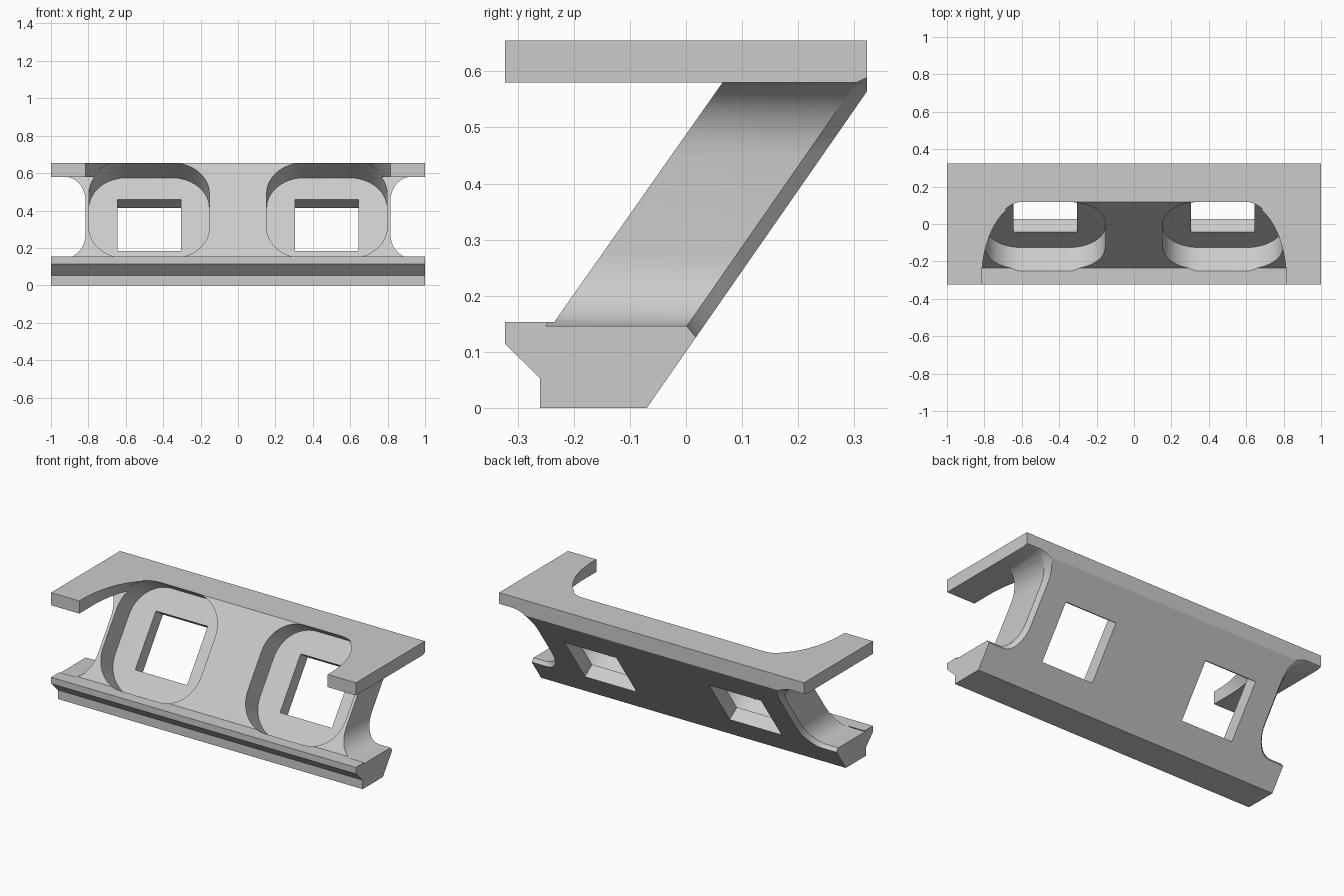
import bpy, bmesh, math
from mathutils import Vector

cube = bpy.data.objects.get("Cube")
if cube:
    bpy.data.objects.remove(cube, do_unlink=True)

grey = bpy.data.materials.new("plain_grey")
grey.use_nodes = True
colour = (0.6, 0.6, 0.6, 1)
grey.diffuse_color = colour
grey.node_tree.nodes["Principled BSDF"].inputs["Base Color"].default_value = colour

# Slanted web: foot point, direction up the slope, outward normal
FOOT = Vector((0, -0.235, 0.153))
UP = Vector((0, 0.3, 0.427)).normalized()
OUT = Vector((0, -UP.z, UP.y))


def loft(name, rings):
    """Closed solid through rings of equal point count."""
    bm = bmesh.new()
    loops = [[bm.verts.new(p) for p in ring] for ring in rings]
    n = len(loops[0])
    for a, b in zip(loops, loops[1:]):
        for i in range(n):
            j = (i + 1) % n
            bm.faces.new((a[i], a[j], b[j], b[i]))
    bm.faces.new(loops[0][::-1])
    bm.faces.new(loops[-1])
    bmesh.ops.recalc_face_normals(bm, faces=bm.faces)
    mesh = bpy.data.meshes.new(name)
    bm.to_mesh(mesh)
    bm.free()
    mesh.materials.append(grey)
    obj = bpy.data.objects.new(name, mesh)
    bpy.context.collection.objects.link(obj)
    return obj


def rounded(cx, cs, hx, hs, r, steps=12):
    """Rounded rectangle in web coordinates (across, up the slope)."""
    if r == 0:
        return [(cx + hx, cs + hs), (cx - hx, cs + hs), (cx - hx, cs - hs), (cx + hx, cs - hs)]
    pts = []
    for k, (sx, ss) in enumerate(((1, 1), (-1, 1), (-1, -1), (1, -1))):
        for i in range(steps + 1):
            a = math.pi / 2 * (k + i / steps)
            pts.append((cx + sx * (hx - r) + r * math.cos(a),
                        cs + ss * (hs - r) + r * math.sin(a)))
    return pts


def web_cutter(name, outline, near, far):
    """Prism at right angles to the web between two heights above it."""
    return loft(name, [[Vector((x, 0, 0)) + FOOT + UP * s + OUT * d for x, s in outline]
                       for d in (near, far)])


# Body: foot, slanted web and top flange in one section
section = [(-0.26, 0), (-0.07, 0), (0.323, 0.565), (0.323, 0.655), (-0.323, 0.655),
           (-0.323, 0.58), (0.065, 0.58), (-0.235, 0.153), (-0.323, 0.153),
           (-0.323, 0.115), (-0.26, 0.053)]
body = loft("slanted_bracket", [[Vector((x, y, z)) for y, z in section] for x in (-1, 1)])

# Flange opening with rounded rear corners
top = 0.614
cutters = [web_cutter("flange_opening", rounded(0, top - 0.5, 0.815, 0.5, 0.24, 16)[:34]
                      + [(-0.815, 0.2), (0.815, 0.2)], 0, 0.7)]


# Side notch: filleted outline, chamfered along the back edge
def notch(side):
    low, high, mid = 0.146, 0.58, 0.363
    fx, fz, steps = 0.11, 0.13, 10
    edge = []
    for i in range(steps + 1):
        a = math.pi / 2 * i / steps
        edge.append((0.925 - fx * math.sin(a), low + fz * (1 - math.cos(a))))
    edge += [(x, low + high - z) for x, z in reversed(edge)]
    edge = [(1.1, low)] + edge + [(1.1, high)]

    def ring(spread, place):
        pts = [(x - 0.02 * spread, mid + (z - mid) * (1 + 0.092 * spread)) for x, z in edge]
        return [Vector((side * x, place(z), z)) for x, z in pts]

    def front(z):
        return -0.245 + (z - 0.153) * 0.3 / 0.427

    def back(z):
        return -0.07 + z * 0.393 / 0.565

    return loft("side_notch", [ring(0, front), ring(0, lambda z: back(z) - 0.03),
                               ring(1, back), ring(2, lambda z: back(z) + 0.03)])


# Pocket and square window on each side
for side in (-1, 1):
    cx = 0.475 * side
    cutters.append(notch(side))
    cutters.append(web_cutter("pocket", rounded(cx, 0.302, 0.322, 0.312, 0.2), -0.14, 0.03))
    cutters.append(web_cutter("window", rounded(cx, 0.305, 0.17, 0.168, 0), -0.4, -0.1))

for cutter in cutters:
    cutter.hide_render = True
    mod = body.modifiers.new(cutter.name, "BOOLEAN")
    mod.operation = "DIFFERENCE"
    mod.solver = "EXACT"
    mod.object = cutter

# Apply the cuts, drop the helpers, smooth the fillets
bpy.ops.object.select_all(action="DESELECT")
body.select_set(True)
bpy.context.view_layer.objects.active = body
for mod in list(body.modifiers):
    bpy.ops.object.modifier_apply(modifier=mod.name)
for cutter in cutters:
    bpy.data.objects.remove(cutter, do_unlink=True)
bpy.ops.object.shade_smooth_by_angle(angle=math.radians(30))
